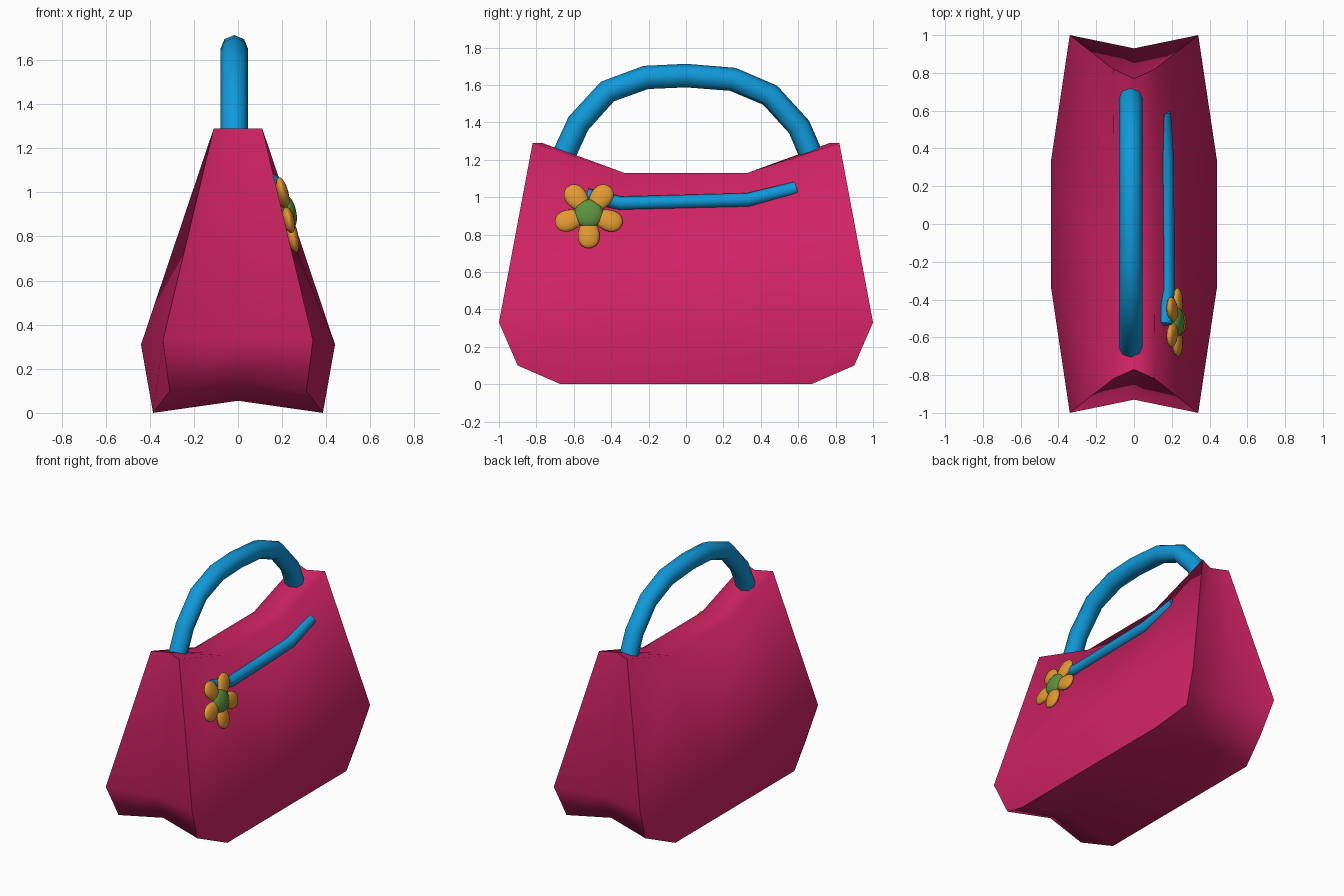
import bpy, bmesh, math
from mathutils import Matrix, Vector

if "Cube" in bpy.data.objects:
    bpy.data.objects.remove(bpy.data.objects["Cube"])


def material(name, rgb):
    m = bpy.data.materials.new(name)
    m.diffuse_color = (*rgb, 1)
    m.use_nodes = True
    m.node_tree.nodes["Principled BSDF"].inputs["Base Color"].default_value = m.diffuse_color
    return m


PINK = material("crimson_pink", (0.63, 0.017, 0.125))
BLUE = material("sky_blue", (0.005, 0.32, 0.70))
ORANGE = material("orange", (0.75, 0.32, 0.03))
GREEN = material("leaf_green", (0.107, 0.285, 0.048))


def smooth(ob, angle):
    bpy.ops.object.select_all(action='DESELECT')
    ob.select_set(True)
    bpy.context.view_layer.objects.active = ob
    bpy.ops.object.shade_smooth_by_angle(angle=math.radians(angle))


def finish(bm, name, mat, angle):
    bmesh.ops.recalc_face_normals(bm, faces=bm.faces)
    me = bpy.data.meshes.new(name)
    bm.to_mesh(me)
    bm.free()
    me.materials.append(mat)
    ob = bpy.data.objects.new(name, me)
    bpy.context.collection.objects.link(ob)
    smooth(ob, angle)
    return ob


# Bag body: three stacked rings, with pleated ends, closed top and bottom
def ring(bm, gusset, corner, middle):
    (gy, gz), (cx, cy, cz), (mx, my, mz) = gusset, corner, middle
    half = [(0, -gy, gz), (cx, -cy, cz), (mx, -my, mz), (mx, my, mz), (cx, cy, cz)]
    pts = half + [(-x, -y, z) for x, y, z in half]
    return [bm.verts.new(p) for p in pts]


def cap(bm, r, y, z):
    a, b = bm.verts.new((0, -y, z)), bm.verts.new((0, y, z))
    for f in ((r[0], r[1], r[2], a), (a, r[2], r[3], b), (b, r[3], r[4], r[5]),
              (r[5], r[6], r[7], b), (b, r[7], r[8], a), (a, r[8], r[9], r[0])):
        bm.faces.new(f)


bm = bmesh.new()
rings = [
    ring(bm, (0.84, 0.14), (0.31, 0.90, 0.10), (0.385, 0.67, 0.0)),
    ring(bm, (0.93, 0.33), (0.34, 1.00, 0.33), (0.44, 0.33, 0.31)),
    ring(bm, (0.77, 1.29), (0.11, 0.82, 1.29), (0.106, 0.33, 1.13)),
]
for lo, hi in zip(rings, rings[1:]):
    for i in range(10):
        j = (i + 1) % 10
        bm.faces.new((lo[i], lo[j], hi[j], hi[i]))
cap(bm, rings[0], 0.62, 0.055)
cap(bm, rings[2], 0.33, 1.125)
finish(bm, "bag_body", PINK, 80)


# Tubes along a path
def tube(name, pts, radius, res):
    cu = bpy.data.curves.new(name, 'CURVE')
    cu.dimensions = '3D'
    cu.bevel_depth = radius
    cu.bevel_resolution = res
    cu.use_fill_caps = True
    sp = cu.splines.new('POLY')
    sp.points.add(len(pts) - 1)
    for p, co in zip(sp.points, pts):
        p.co = (*co, 1)
    cu.materials.append(BLUE)
    ob = bpy.data.objects.new(name, cu)
    bpy.context.collection.objects.link(ob)
    bpy.ops.object.select_all(action='DESELECT')
    ob.select_set(True)
    bpy.context.view_layer.objects.active = ob
    bpy.ops.object.convert(target='MESH')
    smooth(bpy.context.view_layer.objects.active, 50)


# Arched handle and side strap
arch = [(-0.665, 1.20), (-0.575, 1.395), (-0.42, 1.565), (-0.215, 1.64), (0, 1.65),
        (0.25, 1.63), (0.45, 1.545), (0.605, 1.375), (0.68, 1.20)]
tube("handle", [(-0.017, y, z) for y, z in arch], 0.063, 2)
tube("side_strap", [(0.165, -0.53, 1.01), (0.178, -0.35, 0.967),
                    (0.175, 0.33, 0.985), (0.158, 0.59, 1.047)], 0.037, 2)

# Flower: local x faces outward, tilted to lie on the side panel
place = Matrix.Translation((0.222, -0.52, 0.91)) @ Matrix.Rotation(math.radians(-13), 4, 'Y')
bm = bmesh.new()
for k in range(5):
    res = bmesh.ops.create_uvsphere(bm, u_segments=16, v_segments=10, radius=1)
    turn = Matrix.Rotation(math.pi + k * math.tau / 5, 4, 'X')
    for v in res["verts"]:
        x, y, z = v.co
        width = 0.058 + 0.012 * z  # petals widen outward
        v.co = place @ turn @ Vector((x * 0.027, y * width, 0.105 + z * 0.083))
finish(bm, "flower_petals", ORANGE, 60)

bm = bmesh.new()
bmesh.ops.create_uvsphere(bm, u_segments=20, v_segments=10, radius=1,
                          matrix=place @ Matrix.Translation((0.008, 0, 0))
                          @ Matrix.Rotation(math.pi / 2, 4, 'Y')
                          @ Matrix.Diagonal((0.078, 0.078, 0.034, 1)))
finish(bm, "flower_centre", GREEN, 60)
